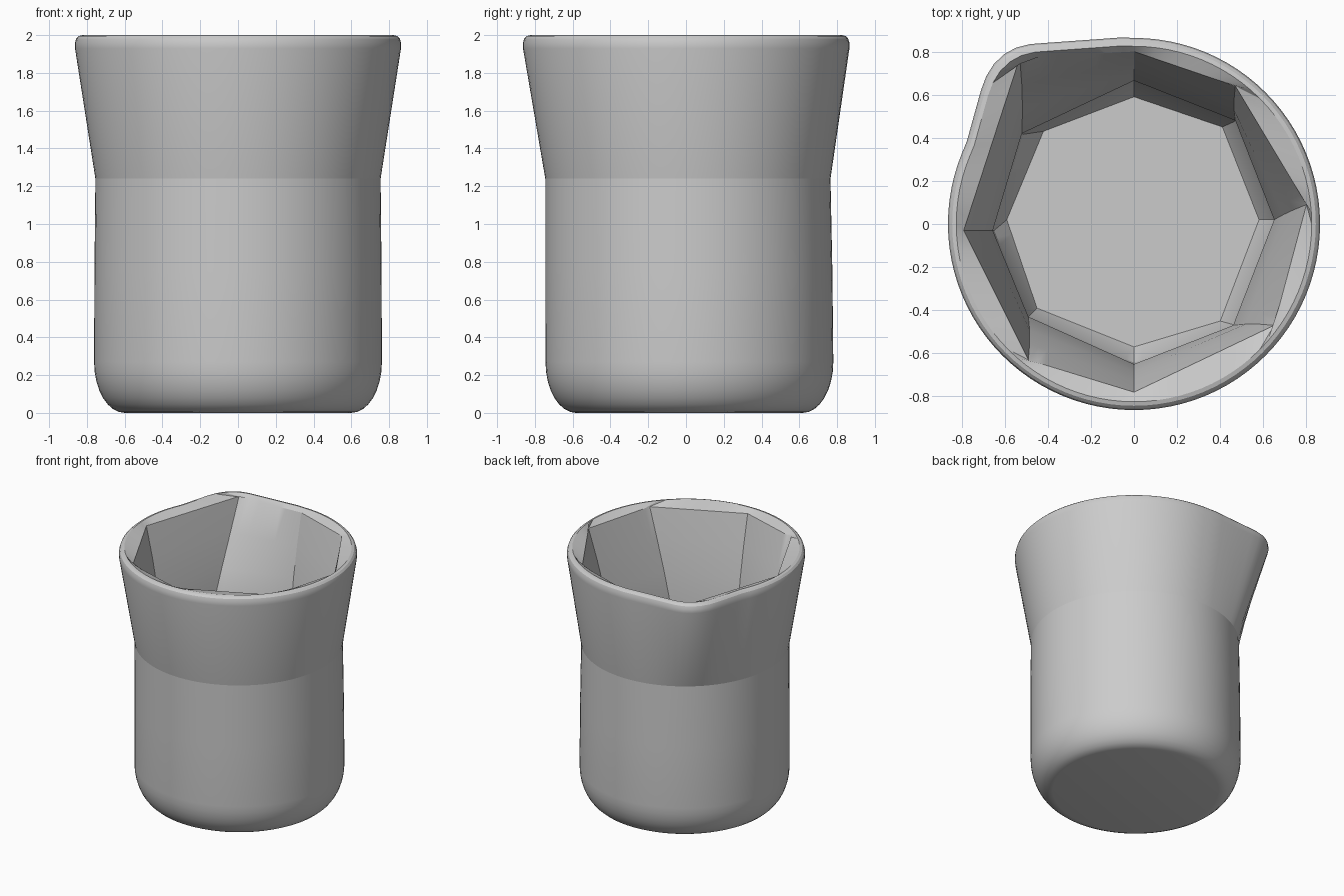
import bpy, bmesh, math

if "Cube" in bpy.data.objects:
    bpy.data.objects.remove(bpy.data.objects["Cube"])

SUB = 12                # segments per inner octagon side
N = 8 * SUB
CREASE_Z = 1.24

# pouring lip outline at the rim, ordered counter-clockwise
LIP = [(-0.02, 0.868), (-0.48, 0.835), (-0.56, 0.815), (-0.63, 0.77),
       (-0.68, 0.70), (-0.71, 0.62), (-0.865, 0.06)]


def rim_radius(a):
    """Rim radius at angle a: a circle with the lip pulled out of it."""
    dx, dy = math.cos(a), math.sin(a)
    best = 0.863
    for (x0, y0), (x1, y1) in zip(LIP, LIP[1:]):
        ex, ey = x1 - x0, y1 - y0
        if dx * y0 - dy * x0 >= -1e-9 and dx * y1 - dy * x1 > 0 and dx * x0 + dy * y0 > 0:
            continue
        den = dx * ey - dy * ex
        if abs(den) < 1e-9:
            continue
        r = (x0 * ey - y0 * ex) / den
        s = (x0 * dy - y0 * dx) / den
        if r > 0 and 0 <= s <= 1:
            best = max(best, r)
    return best


def angles():
    return [2 * math.pi * i / N for i in range(N)]


def circle_ring(r, z, oy=0.0):
    return [(r * math.cos(a), r * math.sin(a) + oy, z) for a in angles()]


def rim_ring(scale, z):
    return [(scale * rim_radius(a) * math.cos(a),
             scale * rim_radius(a) * math.sin(a), z) for a in angles()]


def octagon_ring(corners, z, scale=1.0):
    ring = []
    for k in range(8):
        (x0, y0), (x1, y1) = corners[k], corners[(k + 1) % 8]
        for j in range(SUB):
            t = j / SUB
            ring.append((scale * (x0 + (x1 - x0) * t), scale * (y0 + (y1 - y0) * t), z))
    return ring


# inner octagon corners at mouth, waist and floor
MOUTH = [(0.80, 0.09), (0.47, 0.64), (0, 0.80), (-0.53, 0.77),
         (-0.79, -0.03), (-0.49, -0.63), (0, -0.78), (0.65, -0.47)]
WAIST = [(0.65, 0.02), (0.47, 0.48), (0, 0.665), (-0.52, 0.42),
         (-0.655, -0.03), (-0.49, -0.43), (0, -0.65), (0.46, -0.47)]
FLOOR = [(0.58, 0.02), (0.41, 0.45), (0, 0.59), (-0.42, 0.43),
         (-0.59, 0.02), (-0.45, -0.39), (0, -0.57), (0.40, -0.45)]

rings = []
# rounded base
for k in range(9):
    t = math.radians(90 * k / 8)
    rings.append(circle_ring(0.60 + 0.162 * math.sin(t), 0.27 - 0.27 * math.cos(t) ** 1.0, 0.018))
# body and flare
rings.append(circle_ring(0.760, 0.75, 0.015))
crease_index = len(rings)
rings.append(circle_ring(0.755, CREASE_Z, 0.01))
# rounded rim with lip
for scale, z in ((1.0, 1.93), (1.0, 1.96), (0.992, 1.982), (0.977, 1.995), (0.955, 2.0)):
    rings.append(rim_ring(scale, z))
# faceted inside wall down to the floor
rings.append(octagon_ring(MOUTH, 1.97))
for t in (0.33, 0.66):
    mix = [(m[0] + (w[0] - m[0]) * t, m[1] + (w[1] - m[1]) * t) for m, w in zip(MOUTH, WAIST)]
    rings.append(octagon_ring(mix, 1.97 + (CREASE_Z - 1.97) * t, 1 - 0.012))
rings.append(octagon_ring(WAIST, CREASE_Z - 0.03))
rings.append(octagon_ring(WAIST, 0.36, 1.015))
rings.append(octagon_ring(WAIST, 0.24, 0.99))
rings.append(octagon_ring(FLOOR, 0.13))

bm = bmesh.new()
loops = [[bm.verts.new(p) for p in ring] for ring in rings]
for lo, hi in zip(loops, loops[1:]):
    for i in range(N):
        j = (i + 1) % N
        bm.faces.new((lo[i], lo[j], hi[j], hi[i]))
bm.faces.new(list(reversed(loops[0])))
bm.faces.new(loops[-1])

# smooth shading with sharp facets and waist crease
bm.normal_update()
for f in bm.faces:
    f.smooth = True
crease = set(loops[crease_index])
for e in bm.edges:
    sharp = e.calc_face_angle(0) > math.radians(24)
    e.smooth = not (sharp or (e.verts[0] in crease and e.verts[1] in crease))

mesh = bpy.data.meshes.new("pitcher_cup")
bm.to_mesh(mesh)
bm.free()
cup = bpy.data.objects.new("pitcher_cup", mesh)
bpy.context.collection.objects.link(cup)
